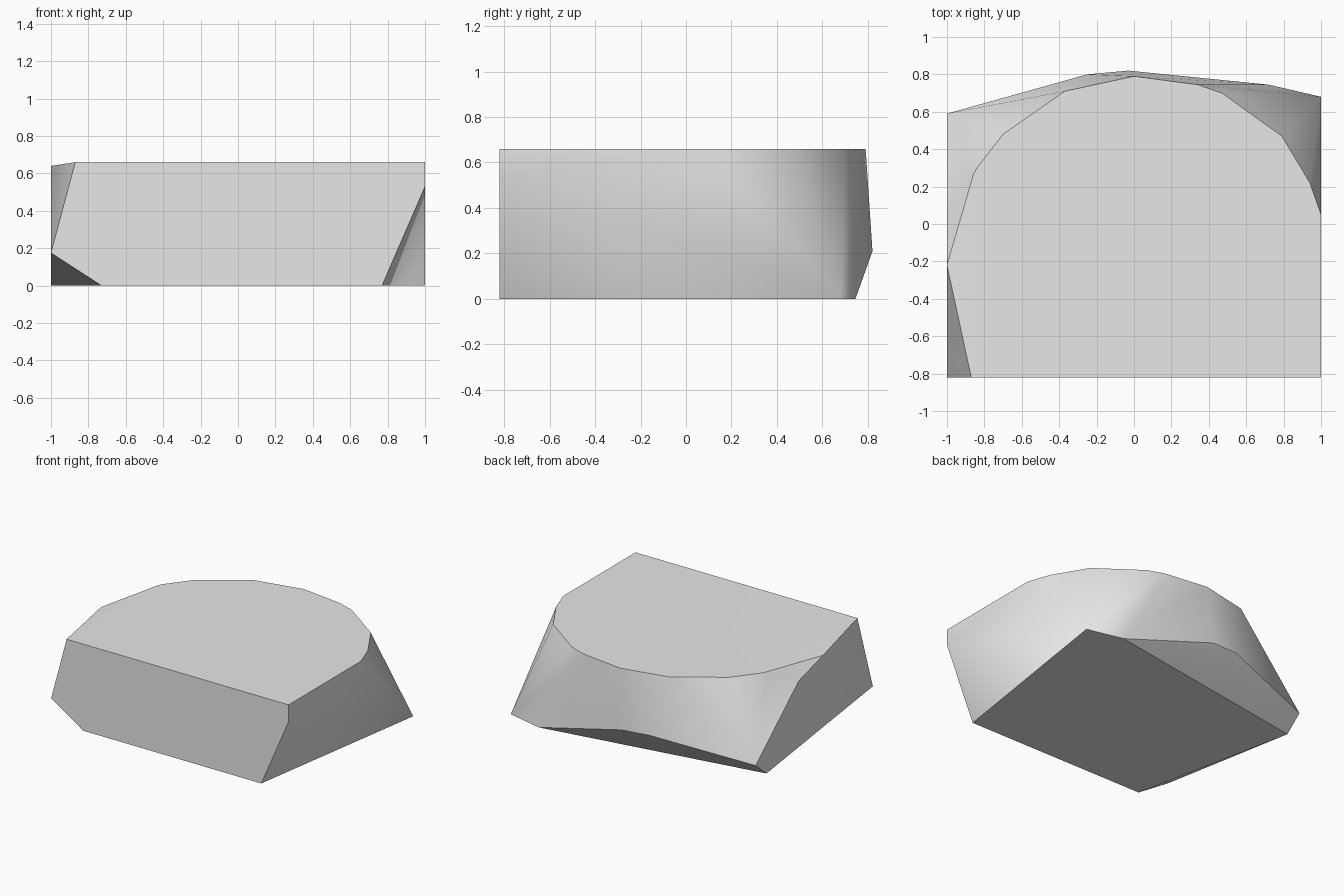
import bpy
import bmesh
import math

cube = bpy.data.objects.get("Cube")
if cube:
    bpy.data.objects.remove(cube, do_unlink=True)

HEIGHT = 0.66
FRONT = -0.82

# Rounded rim of the flat top
top_rim = [(-0.87, FRONT), (1, FRONT), (1, 0.05), (0.94, 0.22), (0.79, 0.47),
           (0.47, 0.70), (0.34, 0.745), (0, 0.79), (-0.37, 0.71),
           (-0.70, 0.48), (-0.84, 0.30), (-0.86, 0.26)]
# Corners of the flat underside
base = [(-0.73, FRONT), (0.77, FRONT), (1, 0.68), (0.72, 0.745), (-1, 0.46)]
# Corners of the sides between top and underside
side_corners = [(1, FRONT, 0.53), (-1, FRONT, 0.175), (-1, -0.22, 0.64),
                (-1, 0.07, 0.557), (-1, 0.59, 0.11),
                (-0.03, 0.82, 0.21), (-0.25, 0.80, 0.22)]

points = ([(x, y, HEIGHT) for x, y in top_rim]
          + [(x, y, 0) for x, y in base] + side_corners)

# Chipped block wrapped around the corners
bm = bmesh.new()
for p in points:
    bm.verts.new(p)
hull = bmesh.ops.convex_hull(bm, input=bm.verts[:])
loose = [v for v in bm.verts if not v.link_faces]
bmesh.ops.delete(bm, geom=loose, context='VERTS')
bmesh.ops.dissolve_limit(bm, angle_limit=math.radians(0.5),
                         verts=bm.verts[:], edges=bm.edges[:])
bmesh.ops.recalc_face_normals(bm, faces=bm.faces[:])
mesh = bpy.data.meshes.new("stone_block")
bm.to_mesh(mesh)
bm.free()

block = bpy.data.objects.new("stone_block", mesh)
bpy.context.collection.objects.link(block)

# Plain grey stone
grey = bpy.data.materials.new("stone_grey")
grey.use_nodes = True
colour = (0.8, 0.8, 0.8, 1)
grey.diffuse_color = colour
grey.node_tree.nodes["Principled BSDF"].inputs["Base Color"].default_value = colour
mesh.materials.append(grey)

# Soft shading across shallow edges only
bpy.ops.object.select_all(action='DESELECT')
block.select_set(True)
bpy.context.view_layer.objects.active = block
bpy.ops.object.shade_smooth_by_angle(angle=math.radians(30))
